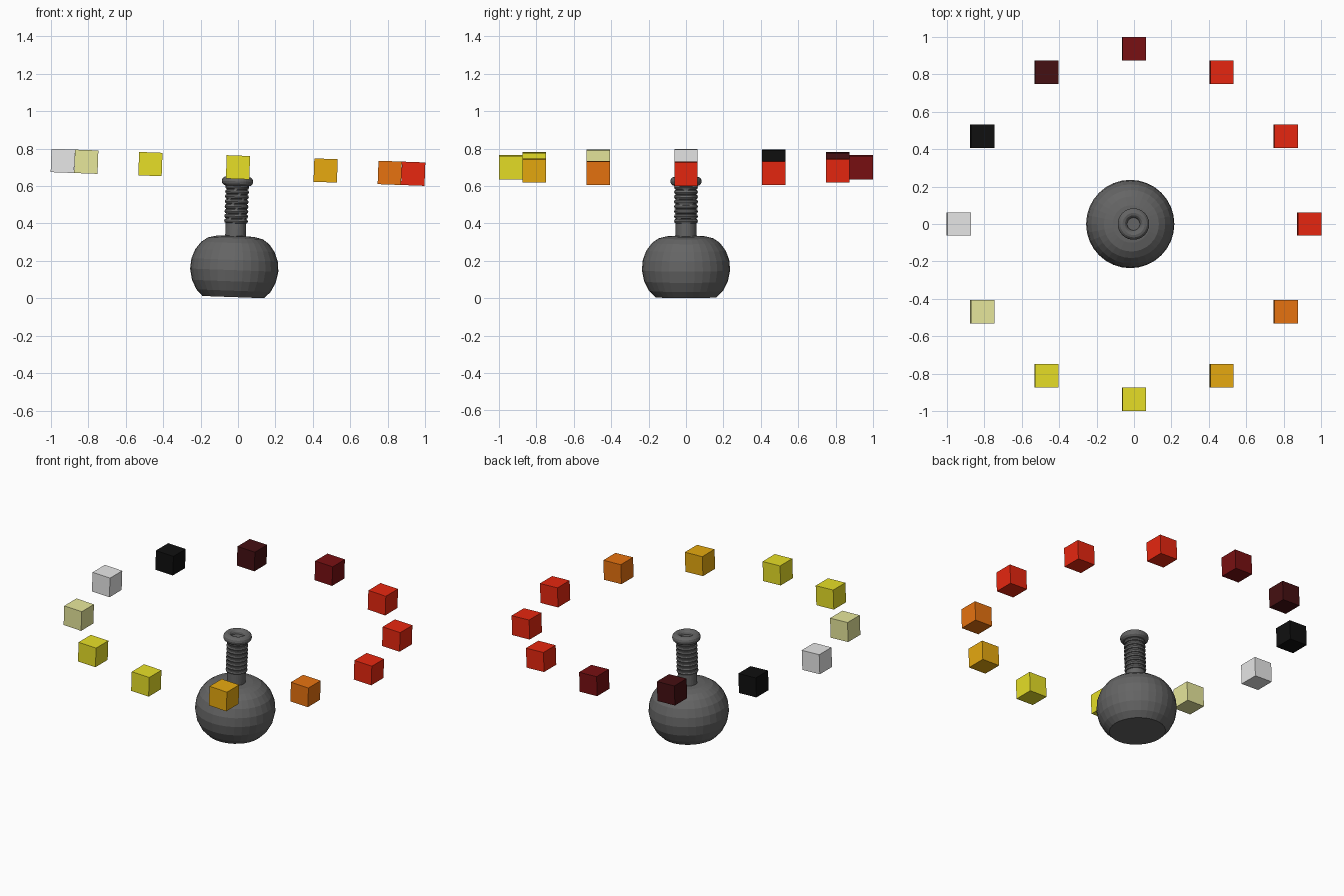
import bpy
import bmesh
from math import pi, cos, sin, radians
from mathutils import Matrix, Vector

cube = bpy.data.objects.get("Cube")
if cube:
    bpy.data.objects.remove(cube, do_unlink=True)

# Everything leans slightly to +x about the centre of the ring of cubes
HUB = Vector((0, 0, 0.70))
TILT = Matrix.Translation(HUB) @ Matrix.Rotation(radians(2.1), 4, 'Y') @ Matrix.Translation(-HUB)
SIDES = 32


def material(name, r, g, b):
    m = bpy.data.materials.new(name)
    m.use_nodes = True
    m.diffuse_color = (r, g, b, 1)
    m.node_tree.nodes["Principled BSDF"].inputs["Base Color"].default_value = (r, g, b, 1)
    return m


MATS = {n: material(n.replace("_", " "), *c) for n, c in {
    "red": (0.8, 0.02, 0.005),
    "dark_red": (0.19, 0.005, 0.006),
    "maroon": (0.06, 0.005, 0.006),
    "black": (0.005, 0.005, 0.005),
    "white": (0.8, 0.8, 0.8),
    "cream": (0.8, 0.8, 0.33),
    "yellow": (0.8, 0.74, 0.02),
    "amber": (0.8, 0.4, 0.005),
    "orange": (0.8, 0.17, 0.005),
    "dark_grey": (0.13, 0.13, 0.13),
}.items()}


def finish(name, bm, mat):
    bmesh.ops.recalc_face_normals(bm, faces=bm.faces)
    bm.transform(TILT)
    mesh = bpy.data.meshes.new(name)
    bm.to_mesh(mesh)
    bm.free()
    mesh.materials.append(MATS[mat])
    obj = bpy.data.objects.new(name, mesh)
    bpy.context.collection.objects.link(obj)
    return obj


def lathe(name, profile, closed=False):
    """Turn a (radius, height) profile around the flask axis."""
    bm = bmesh.new()
    rings = [[bm.verts.new((r * cos(2 * pi * i / SIDES), r * sin(2 * pi * i / SIDES), z))
              for i in range(SIDES)] for r, z in profile]
    pairs = list(zip(rings, rings[1:]))
    if closed:
        pairs.append((rings[-1], rings[0]))
    else:
        bm.faces.new(rings[0])
        bm.faces.new(rings[-1])
    for a, b in pairs:
        for i in range(SIDES):
            j = (i + 1) % SIDES
            bm.faces.new((a[i], a[j], b[j], b[i]))
    return finish(name, bm, "dark_grey")


def torus(name, major, minor, z, steps):
    return lathe(name, [(major + minor * cos(2 * pi * k / steps), z + minor * sin(2 * pi * k / steps))
                        for k in range(steps)], closed=True)


# Flask: flat-bottomed bulb, neck, ribs and rim
lathe("bulb", [(0.165, 0.006), (0.198, 0.04), (0.224, 0.09), (0.236, 0.15), (0.231, 0.205),
               (0.212, 0.255), (0.182, 0.295), (0.147, 0.32), (0.10, 0.331), (0.05, 0.333)])
lathe("neck", [(0.055, 0.32), (0.055, 0.625)])
for k in range(8):
    torus(f"neck_rib_{k + 1}", 0.051, 0.013, 0.412 + 0.026 * k, 8)
torus("rim", 0.059, 0.025, 0.625, 12)

# Ring of coloured cubes, counter-clockwise from +x
RING = ["red", "red", "red", "dark_red", "maroon", "black",
        "white", "cream", "yellow", "yellow", "amber", "orange"]
for k, colour in enumerate(RING):
    a = 2 * pi * k / len(RING)
    bm = bmesh.new()
    bmesh.ops.create_cube(bm, size=0.125, matrix=Matrix.Translation(
        HUB + Vector((cos(a), sin(a), 0)) * 0.937))
    finish(f"cube_{k + 1}_{colour}", bm, colour)
